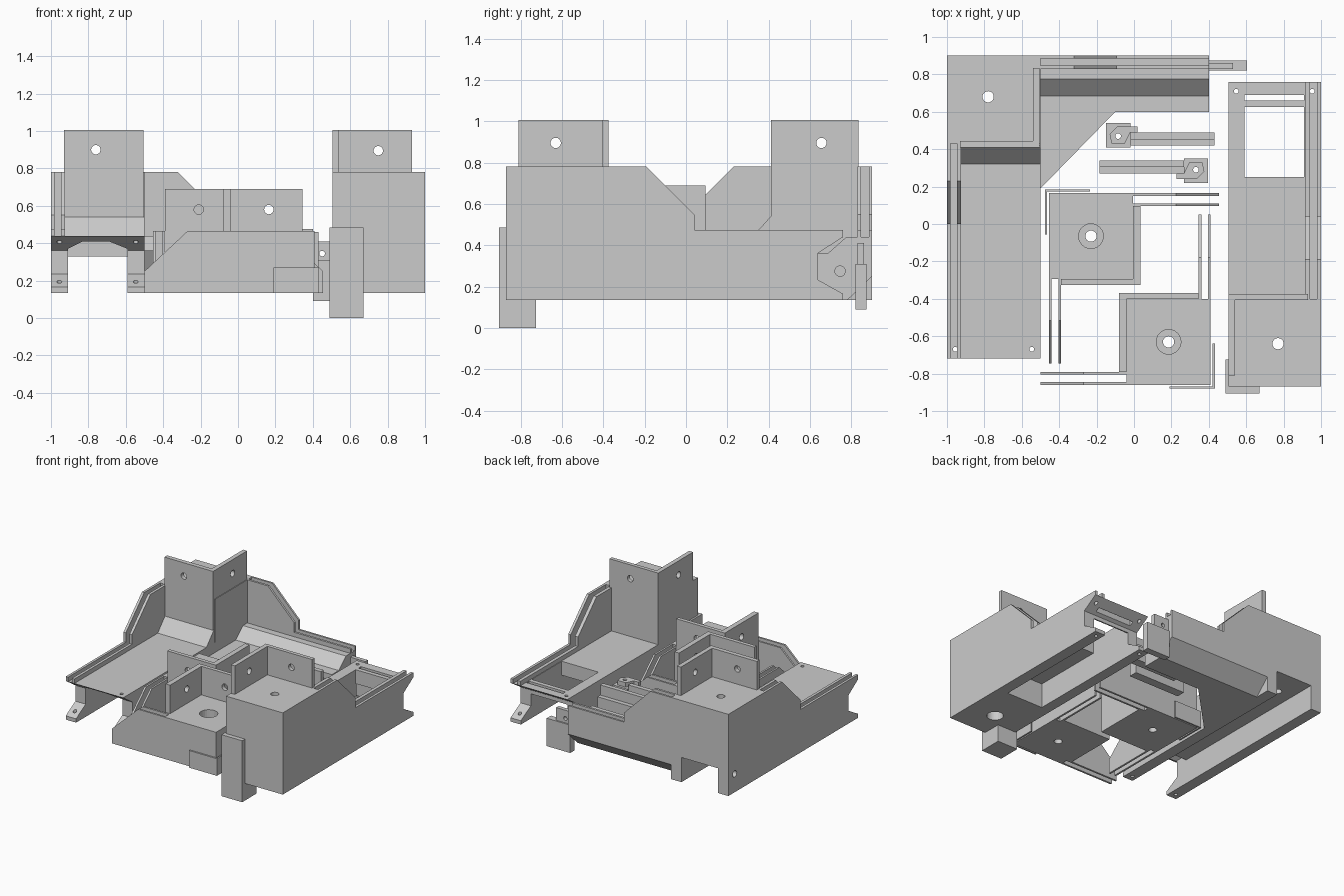
import bpy, bmesh, math
from mathutils import Matrix, Vector

if "Cube" in bpy.data.objects:
    bpy.data.objects.remove(bpy.data.objects["Cube"])

grey = bpy.data.materials.new("plain_grey")
grey.diffuse_color = (0.6, 0.6, 0.6, 1)
grey.use_nodes = True
grey.node_tree.nodes["Principled BSDF"].inputs["Base Color"].default_value = grey.diffuse_color


def finish(name, bm):
    bmesh.ops.recalc_face_normals(bm, faces=bm.faces)
    me = bpy.data.meshes.new(name)
    bm.to_mesh(me)
    bm.free()
    me.materials.append(grey)
    ob = bpy.data.objects.new(name, me)
    bpy.context.collection.objects.link(ob)
    return ob


def prism(name, axis, pts, lo, hi):
    """Extrude a 2D outline along an axis; the outline uses the other two axes in order."""
    bm = bmesh.new()

    def place(p, d):
        return {"x": (d, *p), "y": (p[0], d, p[1]), "z": (*p, d)}[axis]
    face = bm.faces.new([bm.verts.new(place(p, lo)) for p in pts])
    ext = bmesh.ops.extrude_face_region(bm, geom=[face])
    moved = [v for v in ext["geom"] if isinstance(v, bmesh.types.BMVert)]
    bmesh.ops.translate(bm, verts=moved, vec=Vector(place((0, 0), hi - lo)))
    return finish(name, bm)


def box(name, x0, x1, y0, y1, z0, z1):
    return prism(name, "z", [(x0, y0), (x1, y0), (x1, y1), (x0, y1)], z0, z1)


def rod(axis, a, b, r, lo, hi):
    pts = [(a + r * math.cos(i * math.tau / 24), b + r * math.sin(i * math.tau / 24)) for i in range(24)]
    return prism("cutter", axis, pts, lo, hi)


def cut(ob, *cutters):
    for c in cutters:
        m = ob.modifiers.new("cut", "BOOLEAN")
        m.operation, m.solver, m.object = "DIFFERENCE", "EXACT", c
        bpy.context.view_layer.objects.active = ob
        bpy.ops.object.modifier_apply(modifier=m.name)
        bpy.data.objects.remove(c)


def half_turn(ob, name, cx, cy):
    """Copy of a part turned 180 degrees about a vertical axis."""
    me = ob.data.copy()
    me.transform(Matrix.Translation((2 * cx, 2 * cy, 0)) @ Matrix.Rotation(math.pi, 4, "Z"))
    new = bpy.data.objects.new(name, me)
    bpy.context.collection.objects.link(new)


def rail(end, mid, start):
    """Side wall outline: tall near the corner block, sloping to a low lip."""
    s = 1 if end > start else -1
    return [(start, 0.44), (end, 0.44), (end, 0.475), (mid + 0.23 * s, 0.475),
            (mid + 0.23 * s, 0.55), (mid, 0.78), (start, 0.78)]


# right arm: base with waisted end, trough below and open window
base = prism("right_base", "x", [(-0.87, 0.135), (0.76, 0.135), (0.76, 0.165), (0.635, 0.235),
             (0.635, 0.36), (0.76, 0.44), (-0.87, 0.44)], 0.505, 1)
cut(base, box("cutter", 0.59, 0.91, -0.33, 0.9, 0, 0.33),
    box("cutter", 0.59, 0.91, 0.25, 0.625, 0.2, 0.6),
    box("cutter", 0.59, 0.91, 0.66, 0.69, 0.2, 0.6),
    rod("z", 0.77, -0.64, 0.03, 0, 1), rod("z", 0.77, -0.64, 0.06, 0, 0.3),
    rod("z", 0.547, 0.71, 0.013, 0, 1), rod("z", 0.953, 0.71, 0.013, 0, 1))
block = box("right_corner_block", 0.505, 1, -0.87, -0.4, 0.44, 0.78)
cut(block, rod("z", 0.77, -0.64, 0.03, 0, 1))
prism("right_outer_rail", "x", rail(0.76, -0.19, -0.87), 0.979, 1)
prism("right_inner_rail", "x", rail(0.76, -0.19, -0.4), 0.914, 0.941)
post = box("right_post_side", 0.505, 0.54, -0.81, -0.375, 0.44, 1.005)
cut(post, rod("x", -0.63, 0.895, 0.025, 0, 2))
post = box("right_post_back", 0.54, 0.93, -0.405, -0.375, 0.44, 1.005)
cut(post, rod("y", 0.75, 0.895, 0.025, -1, 1))
box("front_foot", 0.49, 0.67, -0.905, -0.725, 0, 0.485)

# left arm: base with waisted end and a trough right through
base = prism("left_base", "x", [(0.9, 0.135), (-0.72, 0.135), (-0.72, 0.165), (-0.6, 0.235),
             (-0.6, 0.36), (-0.72, 0.44), (0.9, 0.44)], -1, -0.5)
cut(base, box("cutter", -0.91, -0.59, -1, 1, 0, 0.33),
    prism("cutter", "y", [(-0.91, 0.3), (-0.59, 0.3), (-0.59, 0.37), (-0.69, 0.41),
                          (-0.83, 0.41), (-0.91, 0.37)], -1, -0.5),
    rod("z", -0.78, 0.68, 0.03, 0, 1),
    rod("z", -0.955, -0.67, 0.013, 0, 1), rod("z", -0.547, -0.67, 0.013, 0, 1),
    rod("x", 0.82, 0.28, 0.025, -2, -0.95))
block = box("left_corner_block", -1, -0.5, 0.43, 0.9, 0.44, 0.78)
cut(block, rod("z", -0.78, 0.68, 0.03, 0, 1))
prism("left_outer_rail", "x", rail(-0.72, 0.23, 0.9), -1, -0.98)
prism("left_inner_rail", "x", rail(-0.72, 0.23, 0.45), -0.947, -0.925)
prism("left_ramp", "x", [(0.32, 0.44), (0.42, 0.44), (0.42, 0.54), (0.41, 0.54)], -0.925, -0.5)
post = box("left_post_front", -0.93, -0.54, 0.41, 0.445, 0.44, 1.005)
cut(post, rod("y", -0.76, 0.9, 0.025, -1, 2))
post = box("left_post_side", -0.54, -0.505, 0.41, 0.835, 0.36, 1.005)
cut(post, rod("x", 0.655, 0.895, 0.025, -2, 1))

# back arm: chamfered base, gusset and rails
base = prism("back_base", "x", [(0.6, 0.135), (0.78, 0.135), (0.9, 0.25), (0.9, 0.44),
             (0.775, 0.44), (0.685, 0.36), (0.6, 0.36)], -0.5, 0.4)
cut(base, rod("x", 0.745, 0.275, 0.025, 0.3, 1))
prism("back_gusset", "z", [(-0.5, 0.19), (-0.1, 0.6), (-0.5, 0.6)], 0.135, 0.36)
prism("back_outer_rail", "y", rail(0.4, -0.32, -1), 0.885, 0.9)
prism("back_inner_rail", "y", rail(0.4, -0.32, -0.5), 0.83, 0.847)

# two small corner brackets, one the half turn of the other
plate = box("bracket_block", -0.04, 0.41, -0.86, -0.4, 0.135, 0.465)
cut(plate, rod("z", 0.185, -0.63, 0.03, 0, 1), rod("z", 0.185, -0.63, 0.066, 0.3, 1))
side = box("bracket_post_side", -0.08, -0.04, -0.79, -0.37, 0.135, 0.69)
cut(side, rod("x", -0.58, 0.58, 0.025, -1, 1))
back = box("bracket_post_back", -0.04, 0.345, -0.4, -0.37, 0.135, 0.69)
cut(back, rod("y", 0.165, 0.58, 0.025, -1, 1))
parts = [plate, side, back]
for i, (lo, hi, end) in enumerate([(-0.86, -0.845, 0.41), (-0.805, -0.79, -0.04)]):
    parts.append(prism(f"bracket_left_wall_{i}", "y", [(-0.5, 0.135), (end, 0.135), (end, 0.465),
                       (-0.27, 0.465), (-0.5, 0.25)], lo, hi))
for i, (lo, hi, end) in enumerate([(0.395, 0.41, -0.86), (0.345, 0.36, -0.4)]):
    parts.append(prism(f"bracket_back_wall_{i}", "x", [(0.05, 0.135), (end, 0.135), (end, 0.465),
                       (-0.18, 0.465), (0.05, 0.25)], lo, hi))
parts.append(box("bracket_tab_side", 0.42, 0.432, -0.88, -0.64, 0.135, 0.27))
parts.append(box("bracket_tab_front", 0.19, 0.42, -0.88, -0.868, 0.135, 0.27))
for p in parts:
    half_turn(p, p.name + "_turned", -0.0225, -0.3475)

# two loose clips, one the half turn of the other
clip = box("clip_plate", -0.15, -0.02, 0.41, 0.54, 0.38, 0.43)
knob = prism("clip_knob", "z", [(-0.12, 0.43), (-0.05, 0.43), (-0.02, 0.49), (0.02, 0.49),
             (0.02, 0.52), (-0.09, 0.52), (-0.13, 0.48)], 0.43, 0.465)
for p in (clip, knob):
    cut(p, rod("z", -0.085, 0.47, 0.015, 0, 1))
bar = box("clip_bar", -0.02, 0.43, 0.42, 0.455, 0.25, 0.46)
lip = box("clip_lip", -0.02, 0.43, 0.455, 0.49, 0.25, 0.38)
for p in (clip, knob, bar, lip):
    half_turn(p, p.name + "_turned", 0.123, 0.38)

# end latch beside the back arm
box("latch_body", 0.4, 0.605, 0.82, 0.873, 0.09, 0.31)
tongue = box("latch_tongue", 0.4, 0.53, 0.83, 0.862, 0.31, 0.41)
cut(tongue, rod("y", 0.45, 0.345, 0.015, 0, 2))
